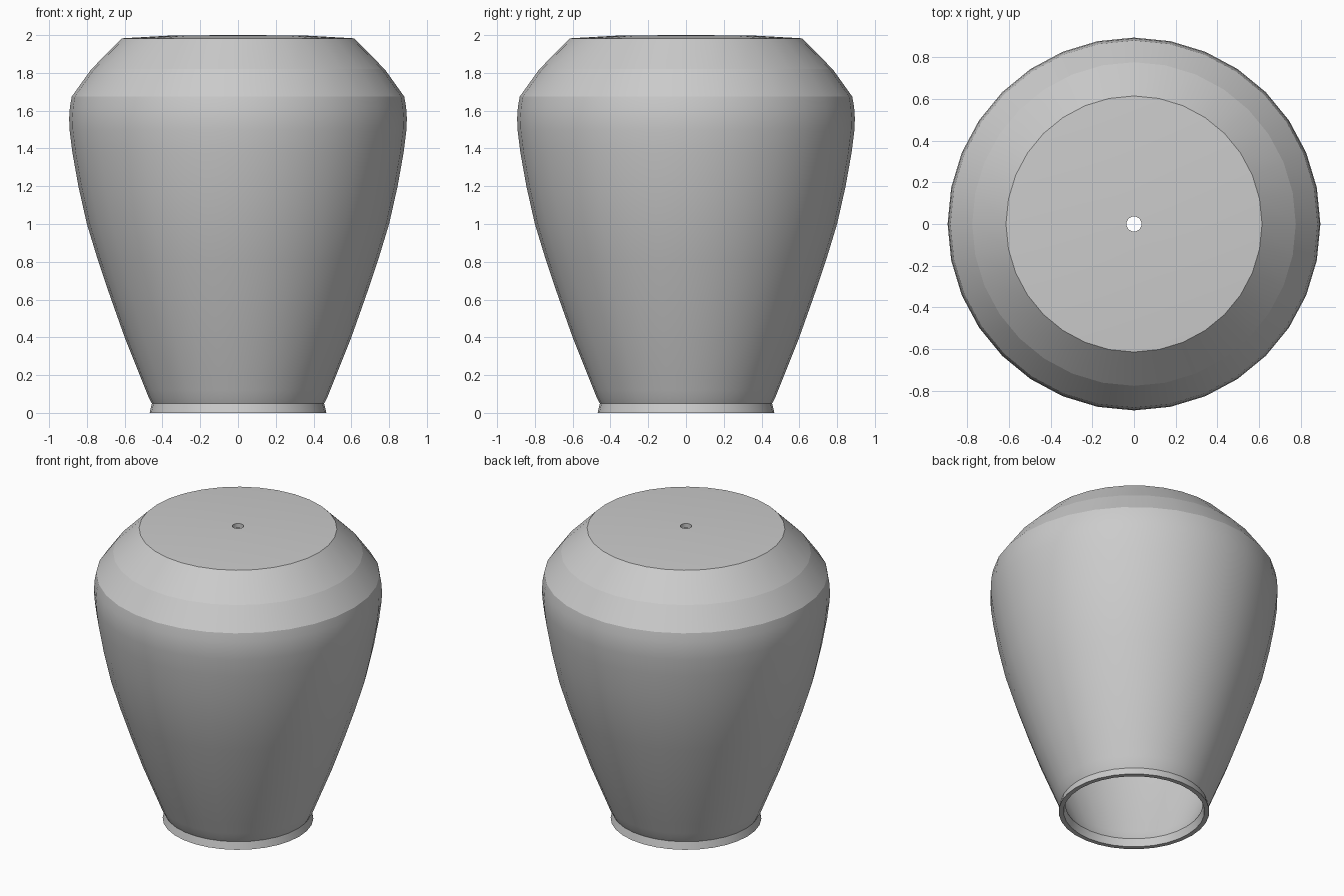
import bpy, bmesh
from math import radians, tau, sin, cos

cube = bpy.data.objects.get("Cube")
if cube:
    bpy.data.objects.remove(cube, do_unlink=True)

SEGMENTS = 32
WALL = 0.03

grey = bpy.data.materials.new("plain_grey")
grey.use_nodes = True
COLOUR = (0.6, 0.6, 0.6, 1)
grey.diffuse_color = COLOUR
grey.node_tree.nodes["Principled BSDF"].inputs["Base Color"].default_value = COLOUR


def lathe(name, outer, inner):
    """Spin a closed wall section, outer side going up, around the z axis."""
    section = outer + inner[::-1]
    bm = bmesh.new()
    rings = []
    for i in range(SEGMENTS):
        a = tau * i / SEGMENTS
        rings.append([bm.verts.new((r * cos(a), r * sin(a), z)) for r, z in section])
    n = len(section)
    for i, ring in enumerate(rings):
        after = rings[(i + 1) % SEGMENTS]
        for j in range(n):
            k = (j + 1) % n
            bm.faces.new((ring[j], after[j], after[k], ring[k])).smooth = True
    bmesh.ops.recalc_face_normals(bm, faces=bm.faces)
    mesh = bpy.data.meshes.new(name)
    bm.to_mesh(mesh)
    bm.free()
    mesh.set_sharp_from_angle(angle=radians(24))
    mesh.materials.append(grey)
    obj = bpy.data.objects.new(name, mesh)
    bpy.context.collection.objects.link(obj)
    return obj


# Foot ring and swelling body, open underneath
body = [(0.468, 0), (0.456, 0.05), (0.472, 0.08), (0.488, 0.12), (0.52, 0.2),
        (0.6, 0.4), (0.678, 0.62), (0.742, 0.81), (0.8, 1.0), (0.845, 1.2),
        (0.877, 1.38), (0.892, 1.5), (0.894, 1.56), (0.89, 1.62), (0.88, 1.675),
        (0.776, 1.82)]
lathe("vase_body", body, [(r - WALL, z) for r, z in body])

# Sloped shoulder and nearly flat top with a small centre hole
top = [(0.776, 1.82), (0.614, 1.983), (0.35, 1.998), (0.036, 2.0)]
lathe("vase_top", top, [(r, z - WALL) for r, z in top])
